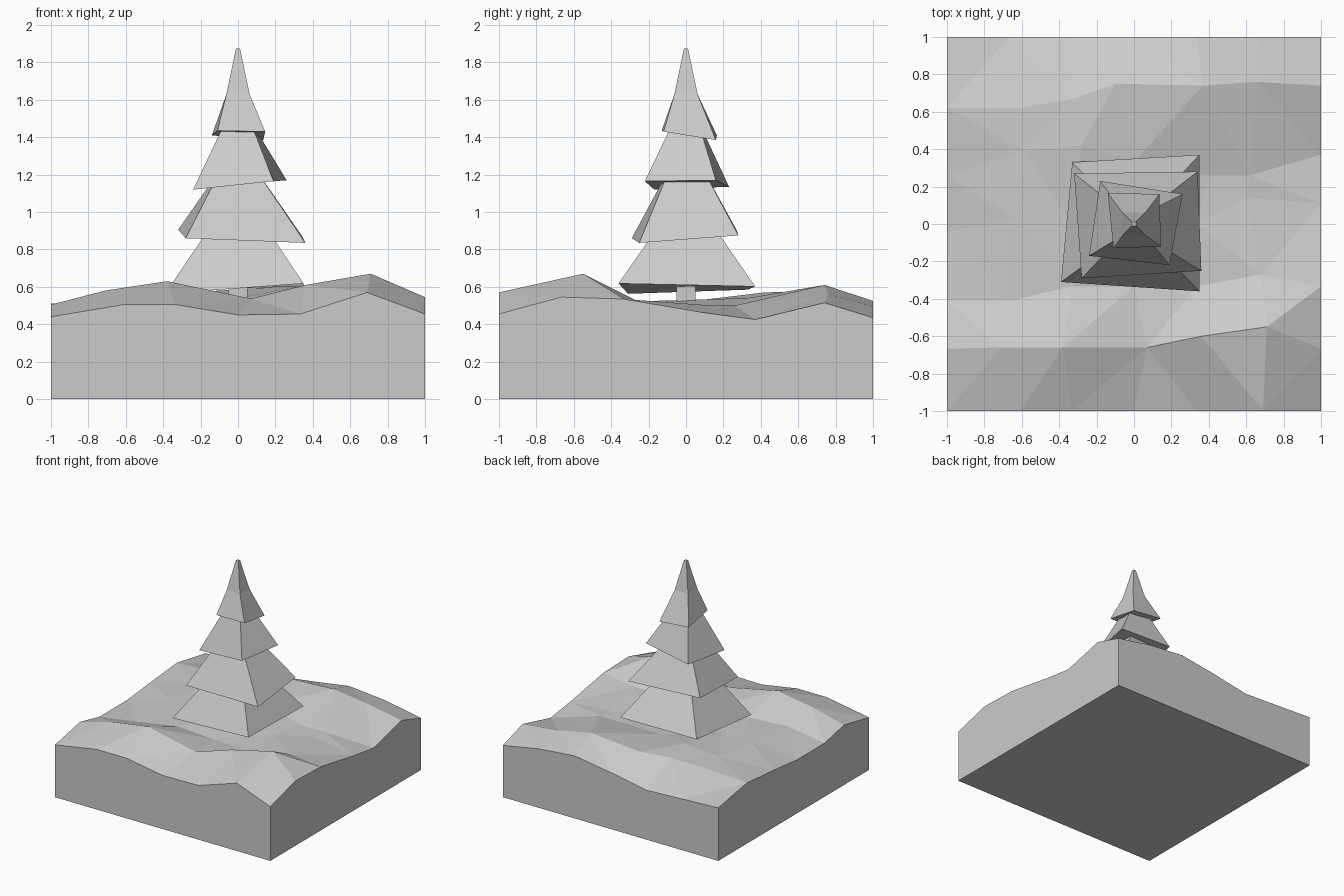
import bpy, bmesh

if "Cube" in bpy.data.objects:
    bpy.data.objects.remove(bpy.data.objects["Cube"])


def finish(bm, name):
    bmesh.ops.recalc_face_normals(bm, faces=bm.faces)
    mesh = bpy.data.meshes.new(name)
    bm.to_mesh(mesh)
    bm.free()
    obj = bpy.data.objects.new(name, mesh)
    bpy.context.collection.objects.link(obj)
    return obj


def loft(name, rings):
    """Closed faceted body through rings with equal point counts."""
    bm = bmesh.new()
    loops = [[bm.verts.new(p) for p in ring] for ring in rings]
    n = len(loops[0])
    for a, b in zip(loops, loops[1:]):
        for i in range(n):
            j = (i + 1) % n
            bm.faces.new((a[i], a[j], b[j], b[i]))
    bm.faces.new(loops[0][::-1])
    bm.faces.new(loops[-1])
    return finish(bm, name)


def square(half, z):
    return [(-half, -half, z), (half, -half, z), (half, half, z), (-half, half, z)]


# Terrain: 7 x 7 height grid (front row first), some points shifted in plan
heights = [
    (.44, .505, .505, .45, .455, .57, .455),
    (.505, .58, .63, .537, .61, .67, .545),
    (.45, .50, .52, .50, .49, .53, .535),
    (.45, .52, .52, .53, .50, .50, .46),
    (.48, .53, .57, .54, .50, .50, .425),
    (.51, .53, .56, .58, .61, .56, .515),
    (.445, .43, .415, .475, .525, .495, .435),
]
shifted = {
    (0, 1): (-.61, -1), (0, 5): (.69, -1),
    (1, 1): (-.71, -.66), (1, 2): (-.38, -.66), (1, 3): (.07, -.66),
    (1, 4): (.36, -.60), (1, 5): (.71, -.55),
    (2, 0): (-1, -.41), (2, 1): (-.66, -.41), (2, 5): (.68, -.27),
    (3, 0): (-1, -.04), (3, 1): (-.63, .03), (3, 5): (.60, .14), (3, 6): (1, .11),
    (4, 0): (-1, .26), (4, 1): (-.58, .39), (4, 2): (-.28, .42),
    (4, 4): (.40, .26), (4, 5): (.62, .26), (4, 6): (1, .37),
    (5, 0): (-1, .62), (5, 1): (-.62, .62), (5, 3): (-.10, .75),
    (5, 4): (.37, .74), (5, 5): (.66, .76), (5, 6): (1, .74),
}
bm = bmesh.new()
grid = []
for r, row in enumerate(heights):
    grid.append([])
    for c, z in enumerate(row):
        x, y = shifted.get((r, c), (-1 + c / 3, -1 + r / 3))
        grid[-1].append(bm.verts.new((x, y, z)))
top = [bm.faces.new((grid[r][c], grid[r][c + 1], grid[r + 1][c + 1], grid[r + 1][c]))
       for r in range(6) for c in range(6)]
bmesh.ops.triangulate(bm, faces=top)

# Terrain walls and flat underside
border = (grid[0] + [grid[r][6] for r in range(1, 7)]
          + grid[6][5::-1] + [grid[r][0] for r in range(5, 0, -1)])
base = [bm.verts.new((v.co.x, v.co.y, 0)) for v in border]
for i in range(len(border)):
    j = (i + 1) % len(border)
    bm.faces.new((border[i], base[i], base[j], border[j]))
bm.faces.new(base[::-1])
finish(bm, "ground_block")

# Tree trunk
loft("trunk", [square(.05, .45), square(.05, .70)])

# Foliage tiers: crooked four-cornered skirts narrowing upwards
tiers = [
    ([(-.39, -.31, .563), (.35, -.36, .618), (.35, .37, .602), (-.33, .33, .585)],
     [(.095, 1.0)]),
    ([(-.28, -.29, .86), (.36, -.25, .835), (.34, .28, .875), (-.32, .27, .905)],
     [(.08, 1.25)]),
    ([(-.24, -.17, 1.12), (.19, -.22, 1.165), (.26, .16, 1.17), (-.18, .23, 1.135)],
     [(.06, 1.5)]),
    ([(-.11, -.13, 1.435), (.145, -.12, 1.43), (.135, .16, 1.385), (-.14, .165, 1.41)],
     [(.062, 1.63), (.011, 1.875)]),
]
for i, (skirt, upper) in enumerate(tiers, 1):
    loft(f"foliage_tier_{i}", [skirt] + [square(h, z) for h, z in upper])
